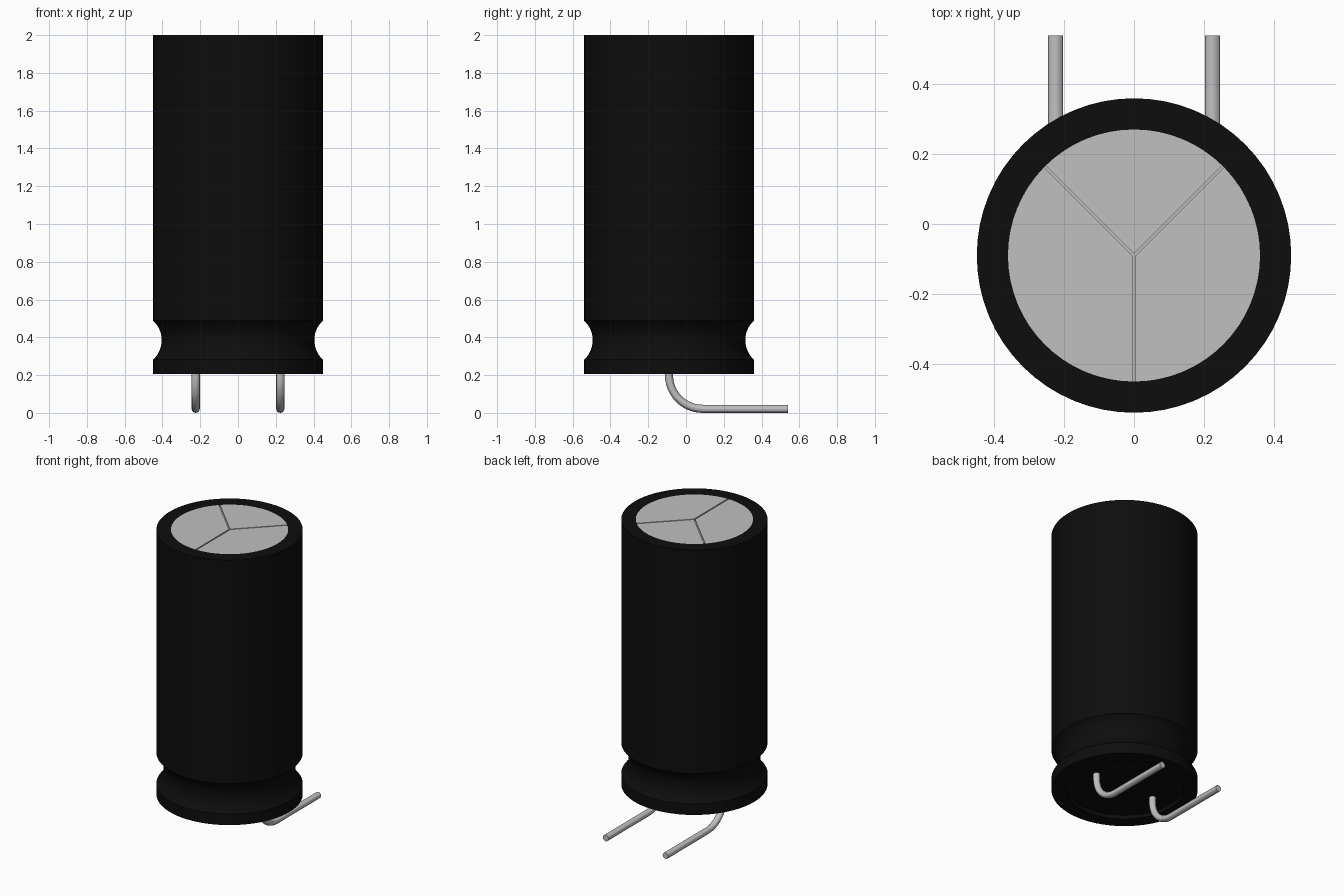
import bpy, bmesh, math
from math import sin, cos, pi

if "Cube" in bpy.data.objects:
    bpy.data.objects.remove(bpy.data.objects["Cube"], do_unlink=True)

CY = -0.09          # y of the can's axis
R, PLATE_R = 0.449, 0.36
TOP, BOTTOM = 2.0, 0.207
SEG = 64


def material(name, value):
    m = bpy.data.materials.new(name)
    m.use_nodes = True
    col = (value, value, value, 1)
    m.diffuse_color = col
    m.node_tree.nodes["Principled BSDF"].inputs["Base Color"].default_value = col
    return m


black = material("black sleeve", 0.004)
silver = material("silver metal", 0.53)


def finish(obj, mat, smooth=True):
    obj.data.materials.clear()
    obj.data.materials.append(mat)
    bpy.ops.object.select_all(action='DESELECT')
    obj.select_set(True)
    bpy.context.view_layer.objects.active = obj
    if smooth:
        bpy.ops.object.shade_smooth_by_angle(angle=math.radians(30))


def from_bmesh(name, bm, mat, smooth=True):
    bmesh.ops.recalc_face_normals(bm, faces=bm.faces)
    me = bpy.data.meshes.new(name)
    bm.to_mesh(me)
    bm.free()
    obj = bpy.data.objects.new(name, me)
    obj.location.y = CY
    bpy.context.collection.objects.link(obj)
    finish(obj, mat, smooth)
    return obj


def lathe(name, profile, mat):
    bm = bmesh.new()
    verts = [bm.verts.new((r, 0, z)) for r, z in profile]
    edges = [bm.edges.new(p) for p in zip(verts, verts[1:])]
    bmesh.ops.spin(bm, geom=verts + edges, cent=(0, 0, 0), axis=(0, 0, 1),
                   angle=2 * pi, steps=SEG, use_duplicate=False)
    bmesh.ops.remove_doubles(bm, verts=bm.verts, dist=1e-5)
    return from_bmesh(name, bm, mat)


# Sleeve: recessed base, rounded crimp groove, rim around the vent plate
GZ, HALF, DEPTH = 0.385, 0.103, 0.045
arc_r = (HALF ** 2 + DEPTH ** 2) / (2 * DEPTH)
arc_a = math.asin(HALF / arc_r)
groove = []
for i in range(13):
    a = arc_a * (i / 6 - 1)
    groove.append((R - DEPTH + arc_r * (1 - cos(a)), GZ + arc_r * sin(a)))
profile = [(0, BOTTOM + 0.025), (PLATE_R, BOTTOM + 0.025), (PLATE_R, BOTTOM), (R, BOTTOM)]
profile += groove + [(R, TOP), (PLATE_R, TOP), (PLATE_R, TOP - 0.02)]
lathe("sleeve", profile, black)

# Vent plate: floor disc plus three raised sectors that leave a Y-shaped score
FLOOR = TOP - 0.008
bm = bmesh.new()
bmesh.ops.create_circle(bm, cap_ends=True, segments=SEG, radius=PLATE_R)
bmesh.ops.translate(bm, verts=bm.verts, vec=(0, 0, FLOOR))
from_bmesh("vent_score_floor", bm, silver, False)

W = 0.004           # half the score width
for n, (a0, a1) in enumerate([(-90, 45), (45, 135), (135, 270)]):
    a0, a1 = math.radians(a0), math.radians(a1)
    mid, tip = (a0 + a1) / 2, W / sin((a1 - a0) / 2)
    gap = math.asin(W / PLATE_R)
    steps = 24
    pts = [(tip * cos(mid), tip * sin(mid))]
    for i in range(steps + 1):
        a = a0 + gap + (a1 - a0 - 2 * gap) * i / steps
        pts.append((PLATE_R * cos(a), PLATE_R * sin(a)))
    bm = bmesh.new()
    face = bm.faces.new([bm.verts.new((x, y, FLOOR)) for x, y in pts])
    ext = bmesh.ops.extrude_face_region(bm, geom=[face])
    bmesh.ops.translate(bm, vec=(0, 0, TOP - FLOOR),
                        verts=[v for v in ext["geom"] if isinstance(v, bmesh.types.BMVert)])
    from_bmesh(f"vent_sector_{n + 1}", bm, silver, False)

# Leads: bent wires running down, then out to the back
WIRE, BEND = 0.0215, 0.178
z_mid = WIRE + BEND
path = [(CY, BOTTOM + 0.04)]
path += [(CY + BEND * (1 - cos(a)), z_mid - BEND * sin(a))
         for a in (pi / 2 * i / 12 for i in range(13))]
path.append((0.539, WIRE))
for name, x in (("left_lead", 0.224), ("right_lead", -0.224)):
    cu = bpy.data.curves.new(name, 'CURVE')
    cu.dimensions = '3D'
    cu.bevel_depth = WIRE
    cu.bevel_resolution = 4
    cu.use_fill_caps = True
    sp = cu.splines.new('POLY')
    sp.points.add(len(path) - 1)
    for p, (y, z) in zip(sp.points, path):
        p.co = (x, y, z, 1)
    obj = bpy.data.objects.new(name, cu)
    bpy.context.collection.objects.link(obj)
    bpy.ops.object.select_all(action='DESELECT')
    obj.select_set(True)
    bpy.context.view_layer.objects.active = obj
    bpy.ops.object.convert(target='MESH')
    finish(bpy.context.view_layer.objects.active, silver)
